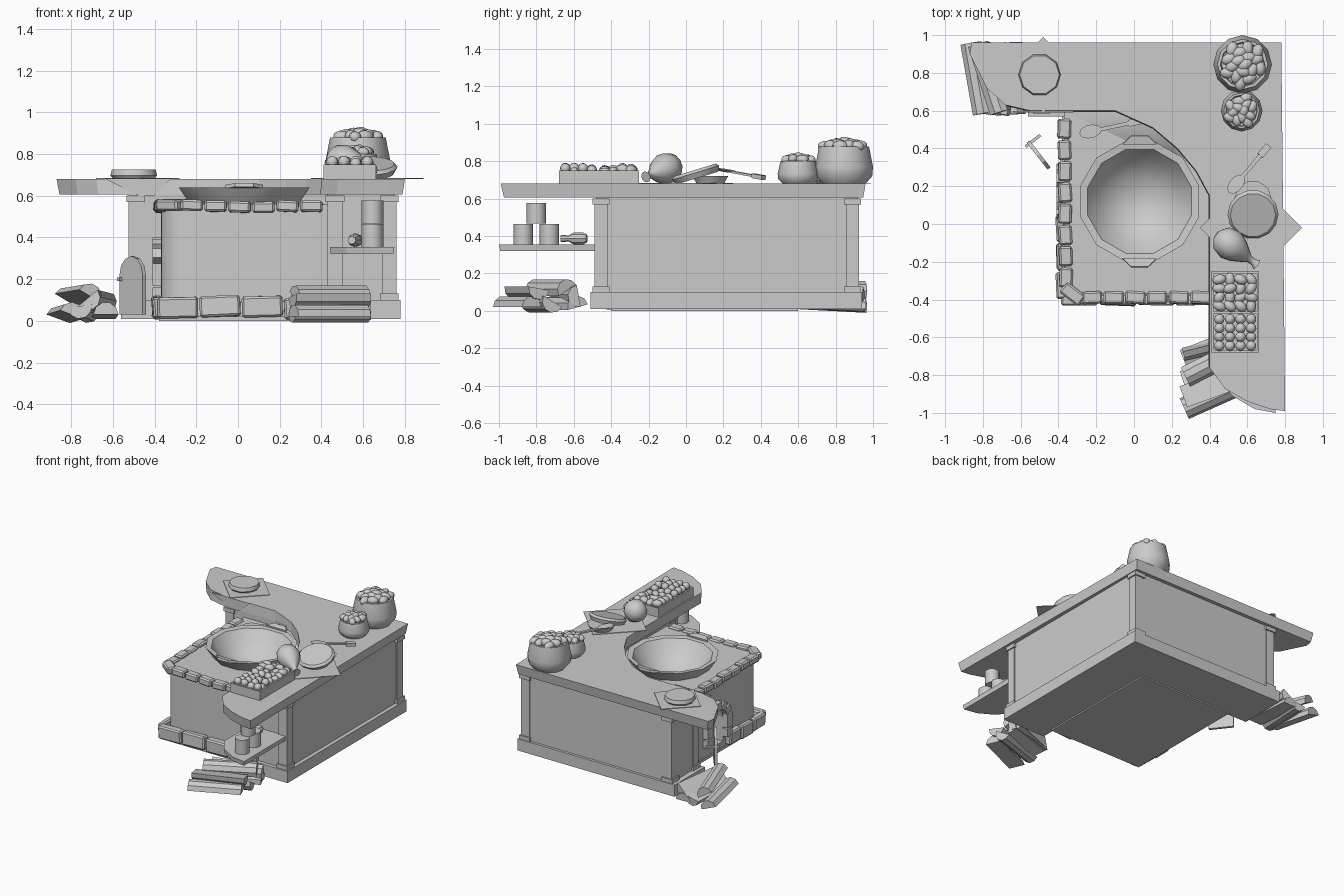
import bpy, bmesh, math, random
from math import sin, cos, pi, radians
from mathutils import Matrix, Vector

random.seed(4)
if "Cube" in bpy.data.objects:
    bpy.data.objects.remove(bpy.data.objects["Cube"])

grey = bpy.data.materials.new("plain_grey")
grey.use_nodes = True
grey.diffuse_color = (0.6, 0.6, 0.6, 1)
grey.node_tree.nodes["Principled BSDF"].inputs["Base Color"].default_value = (0.6, 0.6, 0.6, 1)


def place(loc, rot=(0, 0, 0)):
    r = [Matrix.Rotation(radians(a), 4, ax) for a, ax in zip(rot, "XYZ")]
    return Matrix.Translation(loc) @ r[2] @ r[1] @ r[0]


def finish(name, bm, mat=None, smooth=False):
    bmesh.ops.recalc_face_normals(bm, faces=bm.faces)
    if mat:
        bm.transform(mat)
    me = bpy.data.meshes.new(name)
    bm.to_mesh(me)
    bm.free()
    me.materials.append(grey)
    ob = bpy.data.objects.new(name, me)
    bpy.context.collection.objects.link(ob)
    if smooth:
        bpy.ops.object.select_all(action="DESELECT")
        ob.select_set(True)
        bpy.context.view_layer.objects.active = ob
        bpy.ops.object.shade_smooth_by_angle(angle=0.7)
    return ob


def prism(name, outline, z0, z1, mat=None, smooth=False, inset=0):
    """Extrude an outline upward; inset shrinks the lower edge toward its centre."""
    bm = bmesh.new()
    c = sum((Vector(p) for p in outline), Vector((0, 0))) / len(outline)
    low = [bm.verts.new((*(Vector(p).lerp(c, inset)), z0)) for p in outline]
    top = [bm.verts.new((*p, z1)) for p in outline]
    bm.faces.new(low)
    bm.faces.new(top)
    for i in range(len(low)):
        j = (i + 1) % len(low)
        bm.faces.new((low[i], low[j], top[j], top[i]))
    return finish(name, bm, mat, smooth)


def box(name, x, y, z, mat=None):
    return prism(name, [(x[0], y[0]), (x[1], y[0]), (x[1], y[1]), (x[0], y[1])], *z, mat)


def lathe(name, profile, mat, n=12, squash=1):
    bm = bmesh.new()
    rings = [[bm.verts.new((r * cos(2 * pi * k / n), squash * r * sin(2 * pi * k / n), z))
              for k in range(n)] for r, z in profile]
    for a, b in zip(rings, rings[1:]):
        for k in range(n):
            m = (k + 1) % n
            bm.faces.new((a[k], a[m], b[m], b[k]))
    bm.faces.new(rings[0])
    bm.faces.new(rings[-1])
    return finish(name, bm, mat, True)


def blob(name, loc, size):
    bm = bmesh.new()
    bmesh.ops.create_uvsphere(bm, u_segments=10, v_segments=7, radius=1)
    turn = place(loc, (random.uniform(-25, 25), 0, random.uniform(0, 180)))
    return finish(name, bm, turn @ Matrix.Diagonal((*size, 1)), True)


def arc(cx, cy, r, a0, a1, n):
    return [(cx + r * cos(radians(a0 + (a1 - a0) * i / n)),
             cy + r * sin(radians(a0 + (a1 - a0) * i / n))) for i in range(n + 1)]


def carve(target, cutter):
    mod = target.modifiers.new("cut", "BOOLEAN")
    mod.operation, mod.solver, mod.object = "DIFFERENCE", "EXACT", cutter
    bpy.ops.object.select_all(action="DESELECT")
    bpy.context.view_layer.objects.active = target
    target.select_set(True)
    bpy.ops.object.modifier_apply(modifier="cut")
    bpy.data.objects.remove(cutter)


# Cabinet bodies, plinths and corner posts
box("side_cabinet", (0.43, 0.75), (-0.48, 0.92), (0.1, 0.61))
box("back_cabinet", (-0.52, 0.43), (0.6, 0.92), (0.1, 0.61))
box("side_plinth", (0.41, 0.78), (-0.51, 0.94), (0.01, 0.1))
box("back_plinth", (-0.56, 0.41), (0.57, 0.94), (0.01, 0.1))
for px, py in ((0.725, -0.455), (0.725, 0.89), (-0.49, 0.89), (-0.49, 0.63), (0.465, -0.455)):
    for part, w, z in (("post", 0.035, (0.1, 0.6)), ("post_base", 0.045, (0.1, 0.13)),
                       ("post_cap", 0.045, (0.57, 0.6))):
        box(part, (px - w, px + w), (py - w, py + w), z)

# L-shaped worktop with a curved inner edge
prism("worktop", [(-0.86, 0.96), (0.78, 0.96), (0.8, -0.99), (0.72, -0.98), (0.6, -0.94),
                  (0.48, -0.87), (0.4, -0.76), (0.4, 0.15), (0.33, 0.28), (0.23, 0.4),
                  (0.1, 0.51), (-0.1, 0.6), (-0.55, 0.6), (-0.68, 0.63), (-0.78, 0.72),
                  (-0.87, 0.9)], 0.605, 0.68, inset=0.015)

# Clay stove with rounded front corner, a pan hole and a firebox
stove = prism("stove", [(0.43, 0.6), (-0.37, 0.6)] + arc(-0.25, -0.26, 0.12, 180, 270, 6)
              + [(0.43, -0.38)], 0.01, 0.56, smooth=True)
carve(stove, lathe("hole", [(0.26, 0.35), (0.26, 0.7)], place((0.03, 0.12, 0)), 24))
arch = [(-0.09, 0.0), (0.09, 0.0)] + arc(0, 0.19, 0.09, 0, 180, 6)
carve(stove, prism("fire_cut", arch, -0.15, 0.15, place((-0.4, 0.17, 0.06), (90, 0, 90))))
prism("oven_door", arch, -0.01, 0.01, place((-0.505, 0.365, 0.03), (90, 0, -52)))
box("door_handle", (-0.05, 0.05), (-0.008, 0.008), (-0.008, 0.008),
    place((-0.535, 0.44, 0.2), (0, 0, 38)))
for a in range(0, 181, 30):
    box("arch_stone", (-0.03, 0.03), (-0.03, 0.03), (-0.025, 0.025),
        place((-0.38, 0.17 + 0.12 * cos(radians(a)), 0.25 + 0.12 * sin(radians(a))), (a, 0, 0)))
for y in (0.05, 0.29):
    for z in (0.13, 0.2):
        box("jamb_stone", (-0.03, 0.03), (-0.03, 0.03), (-0.03, 0.03), place((-0.38, y, z)))


# Stone edging around the stove top and foot
def stones(name, a, b, count, w, h, z):
    a, b = Vector(a), Vector(b)
    half = (b - a).length / count / 2 - 0.004
    ang = math.degrees(math.atan2(b.y - a.y, b.x - a.x))
    for i in range(count):
        p = a.lerp(b, (i + 0.5) / count)
        ob = box(name, (-half, half), (-w, w), (-h, h),
                 place((p.x, p.y, z + random.uniform(-0.006, 0.006)),
                       (random.uniform(-5, 5), random.uniform(-3, 3), ang + random.uniform(-4, 4))))
        bev = ob.modifiers.new("worn_edges", "BEVEL")
        bev.width, bev.segments = 0.01, 1


stones("rim_stone", (-0.37, 0.56), (-0.36, -0.34), 8, 0.035, 0.027, 0.55)
stones("rim_stone", (-0.38, -0.33), (-0.27, -0.41), 1, 0.035, 0.027, 0.55)
stones("rim_stone", (-0.28, -0.39), (0.41, -0.39), 6, 0.033, 0.027, 0.55)
stones("foot_stone", (-0.39, -0.4), (0.42, -0.4), 4, 0.03, 0.05, 0.065)
stones("foot_stone", (-0.385, 0.05), (-0.385, -0.4), 3, 0.025, 0.05, 0.065)
box("stove_floor", (-0.38, 0.43), (-0.4, 0.6), (0.0, 0.02))

# Wide cooking pan with two lugs
lathe("cooking_pan", [(0.06, 0.43), (0.16, 0.46), (0.25, 0.53), (0.325, 0.64), (0.285, 0.635),
                      (0.22, 0.54), (0.14, 0.48), (0.05, 0.45)], place((0.03, 0.12, 0), (0, 0, 15)))
for y, s in ((0.425, 1), (-0.185, -1)):
    prism("pan_lug", [(-0.09, 0), (0.09, 0), (0.045, 0.045 * s), (-0.045, 0.045 * s)][::s],
          0, 0.018, place((0.03, y, 0.635), (10 * s, 0, 0)))

# Low shelf with tins and a small bottle
prism("low_shelf", [(0.75, -0.47), (0.44, -0.47), (0.44, -0.8), (0.52, -0.91), (0.64, -0.98),
                    (0.75, -1.0)], 0.32, 0.355, inset=0.03)
for y, z in ((-0.87, 0.355), (-0.73, 0.355), (-0.8, 0.468)):
    lathe("tin", [(0.052, 0), (0.052, 0.11)], place((0.645, y, z)))
lathe("bottle", [(0.022, 0), (0.032, 0.02), (0.032, 0.07), (0.016, 0.1), (0.02, 0.14)],
      place((0.57, -0.53, 0.387), (90, 0, -10)), 8)

# Split logs in two stacks
half_log = arc(0, 0, 0.06, 0, 180, 5)


def log(x, y, z, heading, roll, pitch=0):
    turn = place((x, y, z), (0, pitch, heading)) @ place((0, 0, 0), (roll, 0, 0))
    prism("split_log", half_log, -0.19, 0.19, turn @ place((0, 0, 0), (90, 0, 90)))


for y, z, h, r in ((-0.9, 0.02, 24, 0), (-0.77, 0.05, 18, 150), (-0.65, 0.02, 22, 15),
                   (-0.85, 0.12, 20, 170), (-0.72, 0.11, 27, 30), (-0.62, 0.08, 14, 100)):
    log(0.44, y, z, h, r)
for x, z, h, r in ((-0.83, 0.02, 100, 20), (-0.74, 0.06, 84, 170), (-0.64, 0.02, 92, 0),
                   (-0.77, 0.11, 108, 30), (-0.68, 0.1, 78, 140)):
    log(x, 0.77, z, h, r, 3)

# Cloths and plates on the worktop
def diamond(name, x, y, r, z):
    prism(name, [(x + r, y), (x, y + r), (x - r, y), (x, y - r)], z, z + 0.004)


diamond("side_cloth", 0.62, -0.02, 0.27, 0.681)
diamond("corner_cloth", -0.48, 0.79, 0.2, 0.681)
prism("cloth_drape", [(-0.64, 0.08), (-0.48, 0), (-0.4, 0), (-0.32, 0.08)], 0, 0.006,
      place((0, 0.597, 0.602), (90, 0, 0)))
lathe("round_loaf", [(0.1, 0), (0.112, 0.015), (0.105, 0.042)], place((-0.5, 0.79, 0.683)), 10)
lathe("plate", [(0.08, 0), (0.1, 0.035)], place((0.63, 0.13, 0.685)), 10)
lathe("round_board", [(0.12, 0), (0.135, 0.03), (0.12, 0.045)],
      place((0.63, 0.06, 0.71), (17, 0, 0)), 14)


def spoon(name, loc, heading, tilt, length):
    m = place(loc, (0, tilt, heading))
    lathe(name + "_bowl", [(0.025, -0.006), (0.04, 0.006)], m @ Matrix.Diagonal((1.5, 0.9, 1, 1)), 10)
    box(name + "_handle", (0.05, length), (-0.01, 0.01), (-0.006, 0.006), m)
    box(name + "_grip", (length - 0.07, length), (-0.018, 0.018), (-0.012, 0.012), m)


spoon("spoon", (0.54, 0.21, 0.75), 50, 8, 0.27)
spoon("ladle", (-0.23, 0.49, 0.575), 12, -8, 0.28)

# Joint of meat with a bone end
axis = Vector((0.16, -0.12, -0.05)).to_track_quat("Z", "Y").to_matrix().to_4x4()
lathe("meat_joint", [(0.03, -0.09), (0.07, -0.06), (0.085, 0), (0.07, 0.05), (0.04, 0.1),
                     (0.02, 0.13), (0.018, 0.16), (0.03, 0.18)],
      Matrix.Translation((0.51, -0.11, 0.76)) @ axis)


# Round sacks heaped with produce
def sack(x, y, r, h, count):
    lathe("sack", [(0.75 * r, 0), (0.97 * r, 0.2 * h), (r, 0.45 * h), (0.86 * r, h),
                   (0.76 * r, h), (0.72 * r, 0.8 * h)], place((x, y, 0.68)))
    s = 0.036 if r > 0.13 else 0.03
    for i in range(count):
        d = 0.68 * r * math.sqrt((i + 0.3) / count)
        blob("sack_produce", (x + d * cos(2.4 * i), y + d * sin(2.4 * i),
                              0.68 + h + 0.025 - 0.25 * d), (s * 1.2, s * 0.85, s * 0.8))


sack(0.575, 0.845, 0.155, 0.2, 17)
sack(0.57, 0.6, 0.11, 0.12, 13)

# Divided crate with two kinds of produce
box("crate_floor", (0.41, 0.66), (-0.68, -0.25), (0.68, 0.71))
for x in (0.41, 0.65):
    box("crate_side", (x, x + 0.012), (-0.68, -0.25), (0.68, 0.75))
for y in (-0.68, -0.475, -0.262):
    box("crate_divider", (0.41, 0.66), (y, y + 0.012), (0.68, 0.75))
for y0, size in ((-0.645, (0.028, 0.028, 0.028)), (-0.435, (0.038, 0.027, 0.027))):
    for i in range(4):
        for j in range(4):
            blob("crate_produce", (0.452 + 0.056 * i, y0 + 0.047 * j,
                                   0.745 + random.uniform(-0.012, 0.02)), size)
